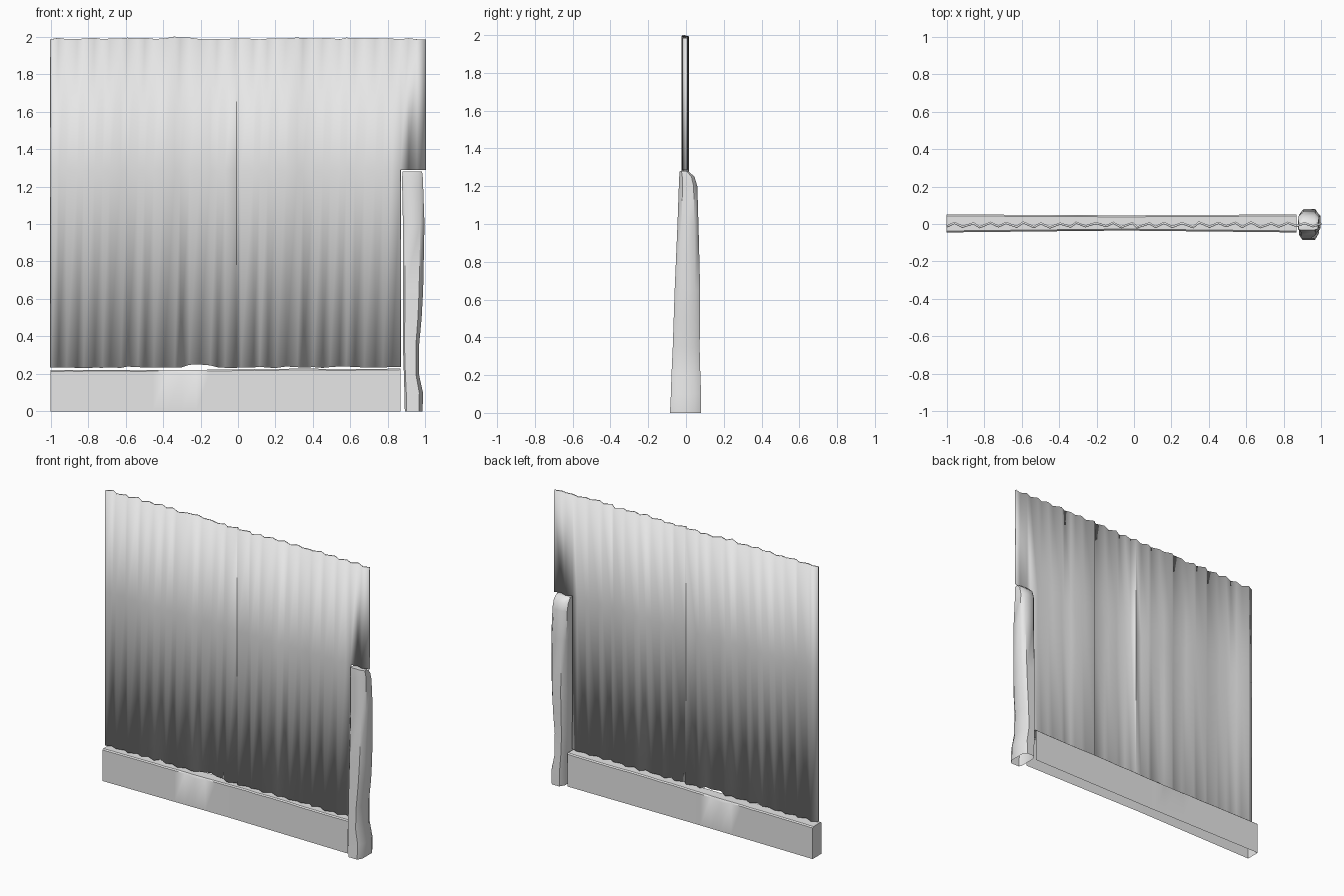
import bpy
import bmesh
import random

random.seed(7)

default_cube = bpy.data.objects.get("Cube")
if default_cube:
    bpy.data.objects.remove(default_cube, do_unlink=True)

# One plain grey for every part
grey = bpy.data.materials.new("plain grey")
grey.use_nodes = True
grey_value = (0.8, 0.8, 0.8, 1)
grey.diffuse_color = grey_value
grey.node_tree.nodes["Principled BSDF"].inputs["Base Color"].default_value = grey_value


def finish(name, mesh_builder, smooth_angle):
    """Turn a bmesh into a named, shaded object."""
    mesh = bpy.data.meshes.new(name)
    mesh_builder.to_mesh(mesh)
    mesh_builder.free()
    mesh.materials.append(grey)
    part = bpy.data.objects.new(name, mesh)
    bpy.context.collection.objects.link(part)
    bpy.ops.object.select_all(action='DESELECT')
    part.select_set(True)
    bpy.context.view_layer.objects.active = part
    bpy.ops.object.shade_smooth_by_angle(angle=smooth_angle)
    return part


def loft(builder, rings, closed):
    """Bridge consecutive rings of points with quads."""
    rows = [[builder.verts.new(point) for point in ring] for ring in rings]
    for lower, upper in zip(rows, rows[1:]):
        count = len(lower)
        for i in range(count if closed else count - 1):
            j = (i + 1) % count
            builder.faces.new((lower[i], lower[j], upper[j], upper[i]))
    return rows


# Corrugated sheet: ragged zigzag columns with a step around the post
SHEET_STEP_X = 0.868
POST_TOP = 1.287


def sheet_columns(xs, bottom, top_heights, depths):
    columns = []
    for x, top, depth in zip(xs, top_heights, depths):
        foot = bottom + random.uniform(-0.004, 0.004)
        columns.append([(x, depth, foot), (x, depth, POST_TOP), (x, depth, top)])
    return columns


spacing = 0.0467
main_count = 40
xs = [-1 + spacing * i for i in range(main_count)] + [SHEET_STEP_X, 0.91, 0.955, 1.0]
for i in range(1, main_count - 1):
    xs[i] += random.uniform(-0.012, 0.012)
depths = [-0.005 + (1 if i % 2 else -1) * random.uniform(0.006, 0.014) for i in range(len(xs))]
tops = [random.uniform(1.985, 1.995) for x in xs]
tops[len(tops) // 3] = 2.0

sheet = bmesh.new()
rows = loft(sheet, sheet_columns(xs, 0.236, tops, depths), False)
# Remove the lower corner where the post stands
for column in rows[main_count + 1:]:
    sheet.verts.remove(column[0])
# Raise the foot where there is a small gap over the rail
for column in rows:
    if column[0].is_valid and -0.26 < column[0].co.x < -0.12:
        column[0].co.z += 0.01
corrugated_sheet = finish("corrugated_sheet", sheet, 1.1)
thickness = corrugated_sheet.modifiers.new("thickness", 'SOLIDIFY')
thickness.thickness = 0.012
thickness.offset = 0

# Bottom rail: open-bottomed channel with a softened, uneven top
rail = bmesh.new()
sections = []
rail_steps = 24
for i in range(rail_steps + 1):
    t = i / rail_steps
    x = -1 + t * (SHEET_STEP_X + 1)
    flare = 0.01 * abs(2 * t - 1)
    front, back = -0.035 - flare, 0.046 + flare / 2
    top = 0.219 + 0.01 * t + random.uniform(-0.002, 0.002)
    sections.append([
        (x, front, 0), (x, front, top - 0.007), (x, front + 0.008, top),
        (x, back - 0.008, top), (x, back, top - 0.007), (x, back, 0),
    ])
rail_rows = loft(rail, sections, False)
rail.faces.new(rail_rows[0])
# Small dent on each side
for row in rail_rows:
    if -0.34 < row[1].co.x < -0.26:
        row[1].co.z -= 0.012
        row[4].co.z -= 0.012
bmesh.ops.recalc_face_normals(rail, faces=rail.faces)
finish("bottom_rail", rail, 0.7)

# Weathered post: chamfered rings tapering upward, open at the foot
# height, left edge, right edge, front, back
post_profile = [
    (0, .89, .985, -.085, .08),
    (.1, .888, .987, -.08, .08),
    (.2, .885, .965, -.077, .076),
    (.35, .88, .966, -.07, .072),
    (.5, .88, .98, -.065, .075),
    (.65, .88, .988, -.06, .075),
    (1, .88, .995, -.045, .066),
    (1.2, .876, .988, -.038, .06),
    (1.25, .876, .986, -.036, .045),
    (1.28, .878, .982, -.033, .012),
]
post = bmesh.new()
rings = []
for z, left, right, front, back in post_profile:
    cut_x = (right - left) * 0.2
    cut_y = (back - front) * 0.2
    rings.append([
        (left + cut_x / 2, front, z), (right - cut_x, front, z),
        (right, front + cut_y, z), (right, back - cut_y, z),
        (right - cut_x, back, z), (left + cut_x, back, z),
        (left, back - cut_y, z), (left, front + cut_y / 2, z),
    ])
post_rows = loft(post, rings, True)
post.faces.new(post_rows[-1])
bmesh.ops.recalc_face_normals(post, faces=post.faces)
finish("side_post", post, 0.8)
